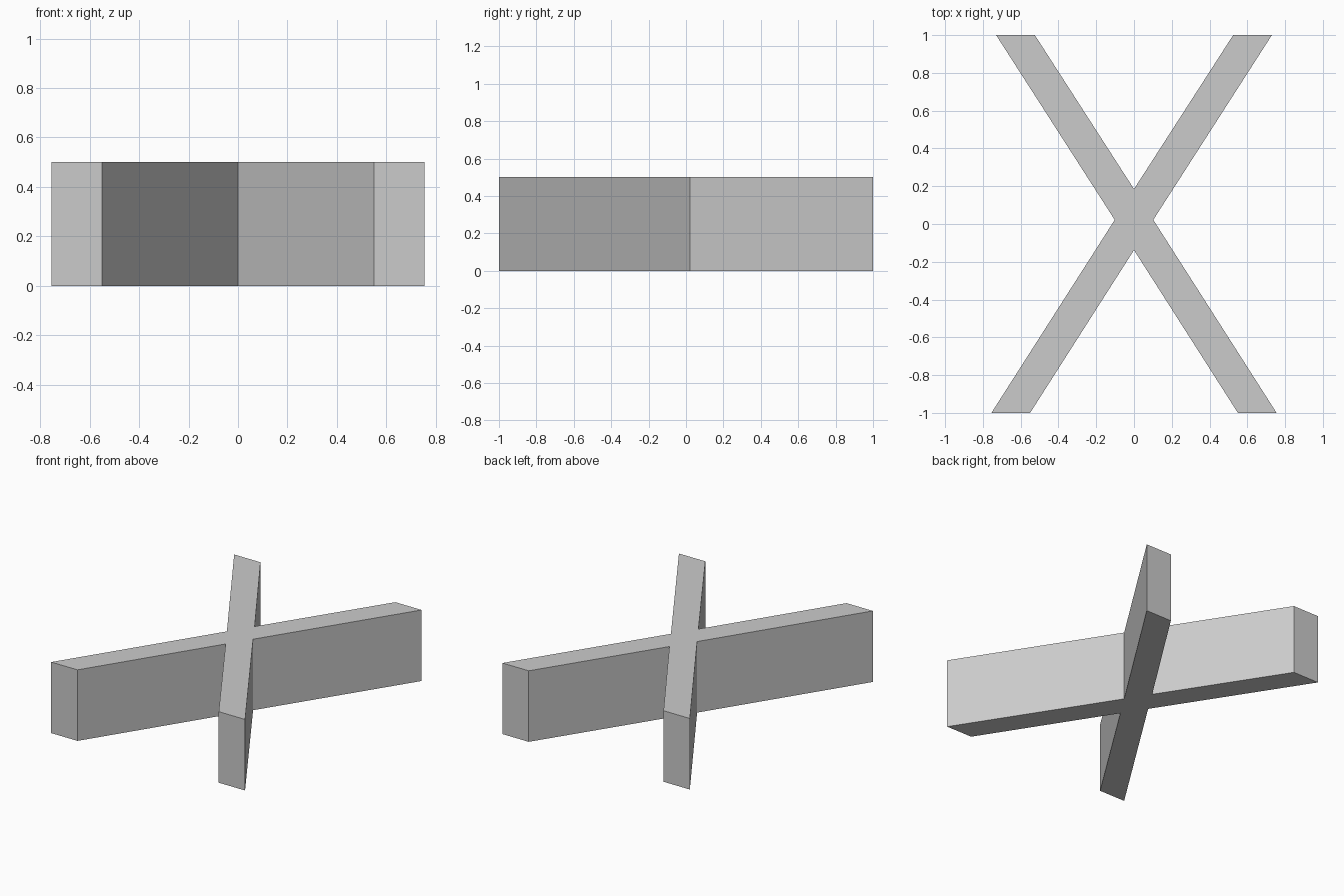
import bpy
import bmesh

HEIGHT = 0.5

cube = bpy.data.objects.get("Cube")
if cube:
    bpy.data.objects.remove(cube, do_unlink=True)

# Plain grey finish
grey = bpy.data.materials.new("light grey")
grey.use_nodes = True
colour = (0.6, 0.6, 0.6, 1)
grey.diffuse_color = colour
grey.node_tree.nodes["Principled BSDF"].inputs["Base Color"].default_value = colour

# Right half of the cross outline, from back notch to front notch
half = [(0, 0.185), (0.525, 1), (0.73, 1), (0.102, 0.022),
        (0.755, -1), (0.55, -1), (0, -0.138)]
mirrored = [(-x, y) for x, y in reversed(half[1:-1])]
outline = half + mirrored

# Crossed beams: the outline extruded upwards as one solid
bm = bmesh.new()
base = bm.faces.new([bm.verts.new((x, y, 0)) for x, y in outline])
raised = bmesh.ops.extrude_face_region(bm, geom=[base], use_keep_orig=True)
top = [v for v in raised["geom"] if isinstance(v, bmesh.types.BMVert)]
bmesh.ops.translate(bm, verts=top, vec=(0, 0, HEIGHT))
bmesh.ops.recalc_face_normals(bm, faces=bm.faces)

mesh = bpy.data.meshes.new("crossed_beams")
bm.to_mesh(mesh)
bm.free()
mesh.materials.append(grey)
bpy.context.collection.objects.link(bpy.data.objects.new("crossed_beams", mesh))
